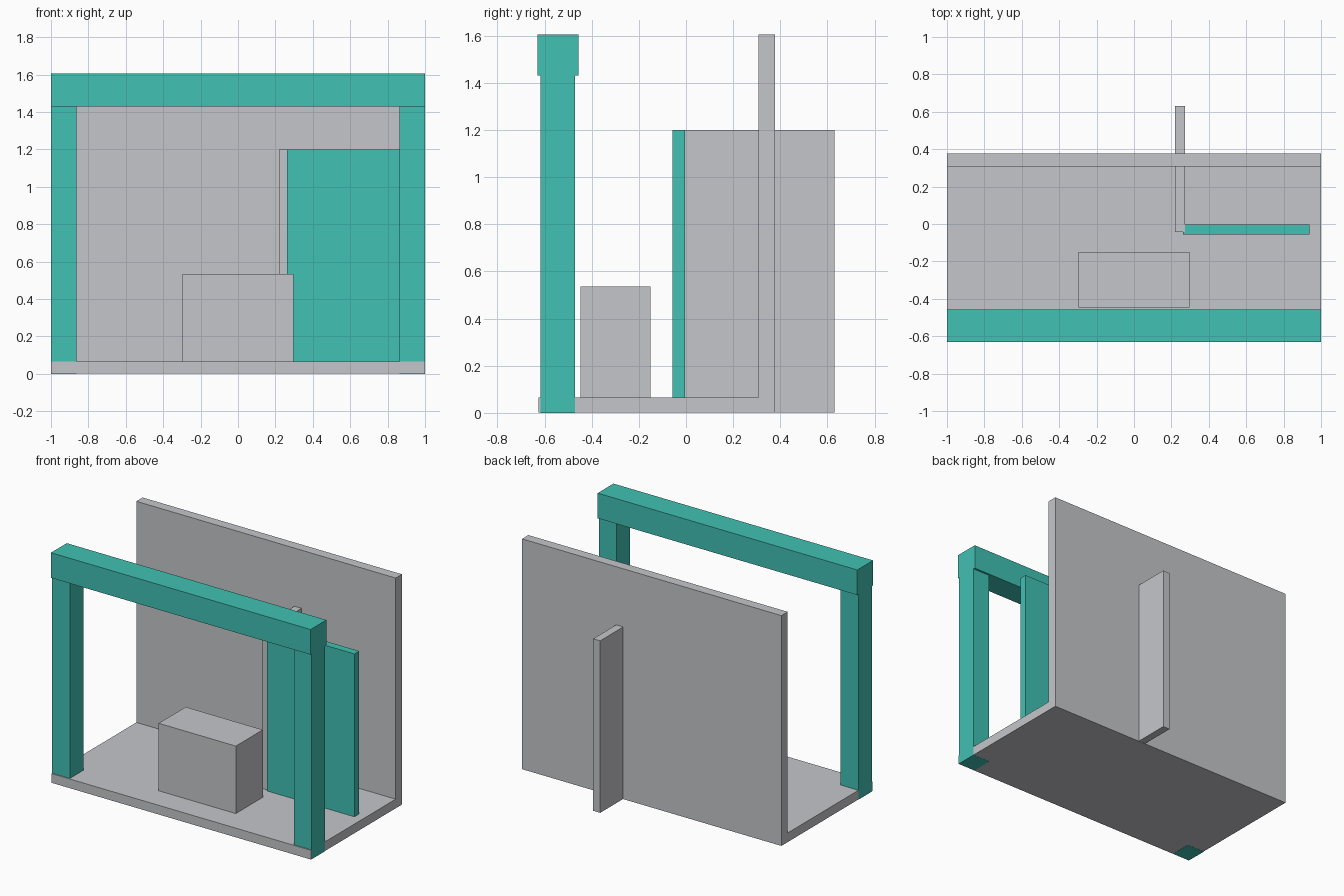
import bpy
import bmesh

if "Cube" in bpy.data.objects:
    bpy.data.objects.remove(bpy.data.objects["Cube"])


def make_material(name, rgb):
    mat = bpy.data.materials.new(name)
    mat.diffuse_color = (*rgb, 1.0)
    mat.use_nodes = True
    mat.node_tree.nodes["Principled BSDF"].inputs["Base Color"].default_value = mat.diffuse_color
    return mat


GREY = make_material("light_grey", (0.558, 0.565, 0.591))
TEAL = make_material("teal", (0.053, 0.533, 0.451))


def extrude_profile(name, profile, x0, x1, mat):
    """Extrude a closed (y, z) outline along x."""
    bm = bmesh.new()
    face = bm.faces.new([bm.verts.new((x0, y, z)) for y, z in profile])
    ext = bmesh.ops.extrude_face_region(bm, geom=[face])
    moved = [g for g in ext["geom"] if isinstance(g, bmesh.types.BMVert)]
    bmesh.ops.translate(bm, verts=moved, vec=(x1 - x0, 0, 0))
    bmesh.ops.recalc_face_normals(bm, faces=bm.faces)
    mesh = bpy.data.meshes.new(name)
    bm.to_mesh(mesh)
    bm.free()
    mesh.materials.append(mat)
    obj = bpy.data.objects.new(name, mesh)
    bpy.context.collection.objects.link(obj)
    return obj


def box(name, x, y, z, mat):
    outline = [(y[0], z[0]), (y[1], z[0]), (y[1], z[1]), (y[0], z[1])]
    return extrude_profile(name, outline, x[0], x[1], mat)


# Floor and back wall as one L-shaped section, a hair inside the posts
extrude_profile("floor_and_back_wall",
                [(-0.625, 0.001), (0.377, 0.001), (0.377, 1.605),
                 (0.308, 1.605), (0.308, 0.065), (-0.625, 0.065)],
                -0.999, 0.999, GREY)

# Front gateway: two posts and a slightly deeper beam
for side, x in (("left", (-1.0, -0.863)), ("right", (0.863, 1.0))):
    box(side + "_post", x, (-0.618, -0.47), (0.0, 1.45), TEAL)
box("top_beam", (-1.0, 1.0), (-0.63, -0.456), (1.43, 1.605), TEAL)

# Counter block on the floor
box("counter", (-0.298, 0.296), (-0.447, -0.15), (0.05, 0.535), GREY)

# Partition passing through the back wall
box("partition", (0.22, 0.274), (-0.043, 0.63), (0.002, 1.2), GREY)

# Coloured screen joined to the partition
box("screen_panel", (0.262, 0.937), (-0.057, -0.004), (0.002, 1.199), TEAL)
